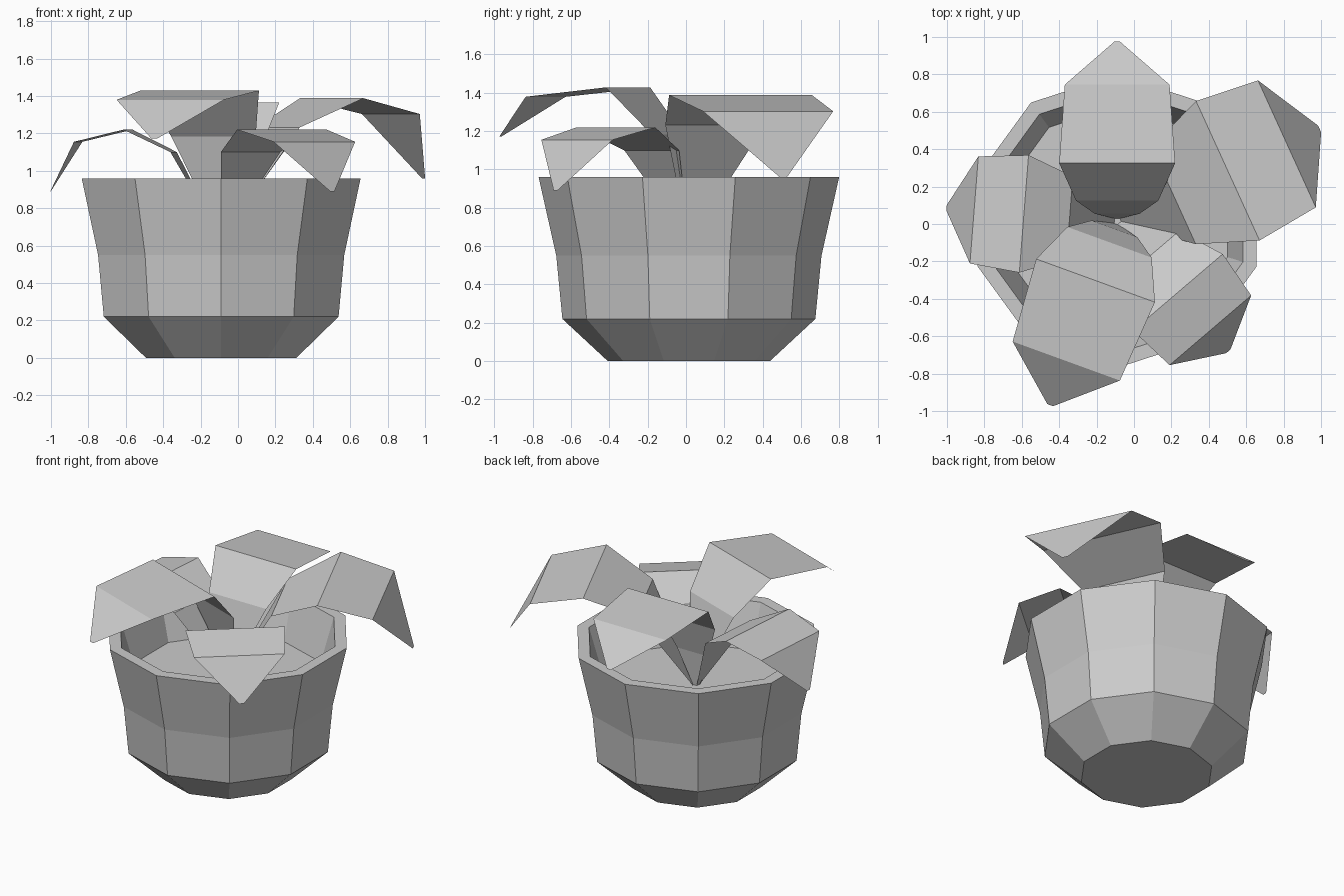
import bpy
import bmesh
from math import cos, sin, pi, radians

if "Cube" in bpy.data.objects:
    bpy.data.objects.remove(bpy.data.objects["Cube"], do_unlink=True)

CENTRE = (-0.09, 0.015)
SIDES = 10
SOIL_Z = 0.66

# Single light grey material
grey = bpy.data.materials.new("light grey")
grey.use_nodes = True
colour = (0.6, 0.6, 0.6, 1)
grey.diffuse_color = colour
grey.node_tree.nodes["Principled BSDF"].inputs["Base Color"].default_value = colour


def finish(bm, name):
    mesh = bpy.data.meshes.new(name)
    bm.to_mesh(mesh)
    bm.free()
    mesh.materials.append(grey)
    obj = bpy.data.objects.new(name, mesh)
    obj.location = (*CENTRE, 0)
    bpy.context.collection.objects.link(obj)


def lathe(name, profile, cap_start, cap_end):
    """Faceted body of revolution with a corner facing front."""
    bm = bmesh.new()
    rings = []
    for r, z in profile:
        angles = [2 * pi * i / SIDES - pi / 2 for i in range(SIDES)]
        rings.append([bm.verts.new((r * cos(a), r * sin(a), z)) for a in angles])
    for low, high in zip(rings, rings[1:]):
        for i in range(SIDES):
            j = (i + 1) % SIDES
            bm.faces.new((low[i], low[j], high[j], high[i]))
    if cap_start:
        bm.faces.new(rings[0][::-1])
    if cap_end:
        bm.faces.new(rings[-1])
    finish(bm, name)


def leaf(name, rows, angle, scale):
    """Folded sheet: each row is (reach, height, half width)."""
    bm = bmesh.new()
    c, s = cos(radians(angle)), sin(radians(angle))
    previous = None
    for reach, z, half in rows:
        r, h = reach * scale, half * scale
        height = SOIL_Z + (z - SOIL_Z) * scale
        pair = [bm.verts.new((r * c - w * s, r * s + w * c, height)) for w in (-h, h)]
        if previous:
            bm.faces.new((previous[0], pair[0], pair[1], previous[1]))
        previous = pair
    finish(bm, name)


# Pot with bevelled foot, rim and inner wall
lathe("pot", [(0.423, 0), (0.66, 0.22), (0.692, 0.55), (0.784, 0.96),
              (0.707, 0.96), (0.62, SOIL_Z)], True, False)

# Soil surface
lathe("soil", [(0.62, SOIL_Z)], False, True)

# Leaves: steep upright kind and wide drooping kind
upright = [(0.015, SOIL_Z, 0.015), (0.04, 0.9, 0.12), (0.11, 1.14, 0.22),
           (0.31, 1.365, 0.31), (0.73, 1.32, 0.28), (0.96, 1.13, 0.015)]
drooping = [(0.015, SOIL_Z, 0.015), (0.255, 1.1, 0.22), (0.5, 1.22, 0.315),
            (0.767, 1.155, 0.287), (0.915, 0.89, 0.015)]

leaf("back_leaf", upright, 90, 1)
leaf("front_leaf", upright, 250, 1.09)
leaf("left_leaf", drooping, 24.5, 1.3)
leaf("right_leaf", drooping, 175.5, 1)
leaf("front_left_leaf", drooping, -49.5, 1)
